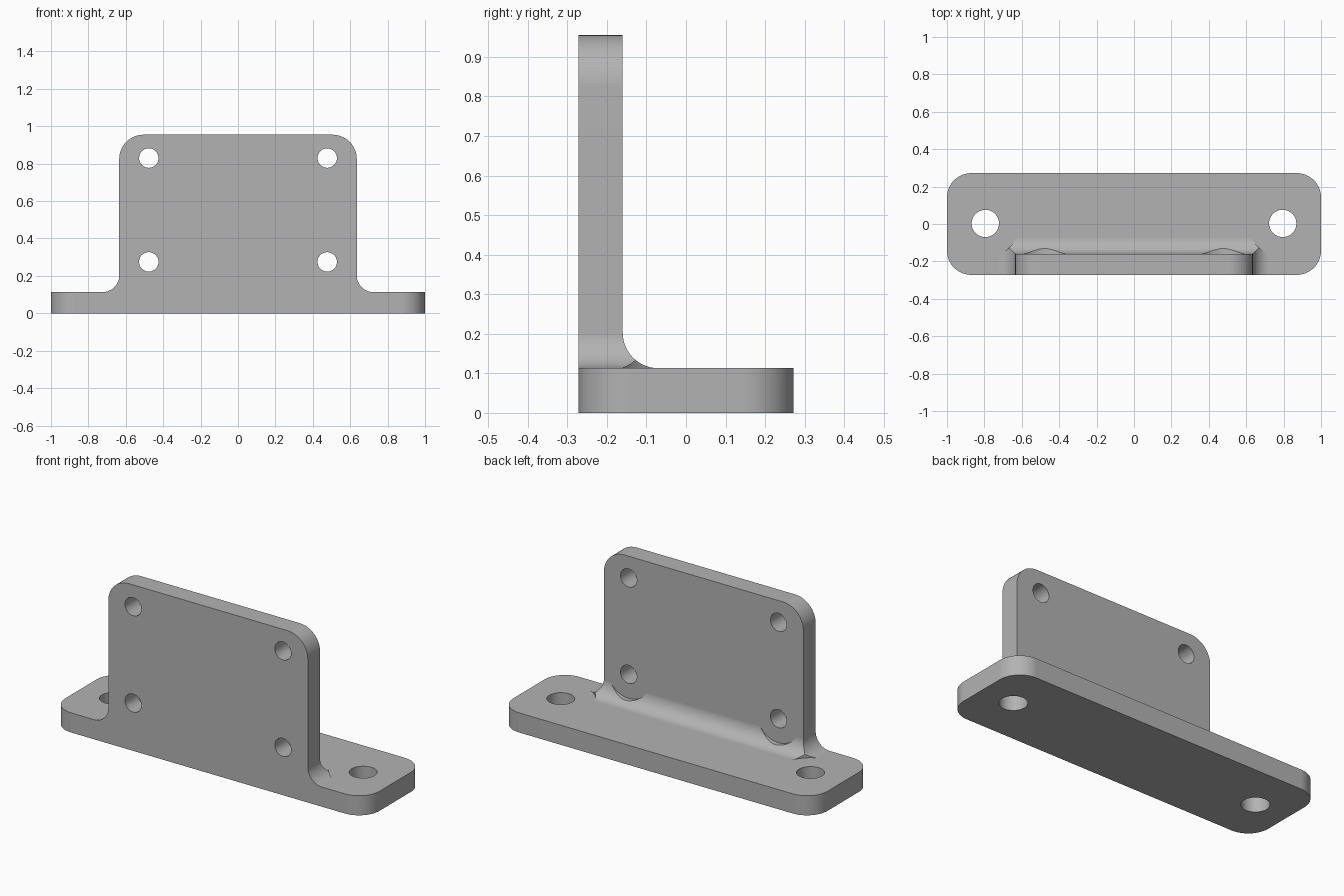
import bpy
import bmesh
from math import cos, sin, pi, radians
from mathutils import Vector

cube = bpy.data.objects.get("Cube")
if cube:
    bpy.data.objects.remove(cube, do_unlink=True)

# Main dimensions
HALF_DEPTH, BASE_TOP, HEIGHT = 0.272, 0.113, 0.955
PLATE_HALF, PLATE_BACK = 0.635, -0.16
CORNER, FILLET = 0.13, 0.09

grey = bpy.data.materials.new("bare_grey")
grey.use_nodes = True
colour = (0.45, 0.45, 0.45, 1)
grey.diffuse_color = colour
grey.node_tree.nodes["Principled BSDF"].inputs["Base Color"].default_value = colour


def rounded(corners, steps=14):
    """Replace each (u, v, radius) right-angled corner with an arc."""
    points = []
    for i, (u, v, r) in enumerate(corners):
        p = Vector((u, v))
        if r == 0:
            points.append(p)
            continue
        a = (Vector(corners[i - 1][:2]) - p).normalized() * r
        b = (Vector(corners[(i + 1) % len(corners)][:2]) - p).normalized() * r
        for k in range(steps + 1):
            t = k / steps * pi / 2
            points.append(p + a * (1 - sin(t)) + b * (1 - cos(t)))
    return points


def circle(u, v, r, sides=48):
    return [Vector((u + r * cos(2 * pi * k / sides), v + r * sin(2 * pi * k / sides)))
            for k in range(sides)]


def prism(name, points, axis, low, high):
    """Extrude a 2D outline along the x, y or z axis."""
    place = {"x": lambda p, d: (d, p.x, p.y),
             "y": lambda p, d: (p.x, d, p.y),
             "z": lambda p, d: (p.x, p.y, d)}[axis]
    bm = bmesh.new()
    face = bm.faces.new([bm.verts.new(place(p, low)) for p in points])
    top = bmesh.ops.extrude_face_region(bm, geom=[face])["geom"]
    shift = Vector(place(Vector((0, 0)), high - low))
    bmesh.ops.translate(bm, vec=shift, verts=[g for g in top if isinstance(g, bmesh.types.BMVert)])
    bmesh.ops.recalc_face_normals(bm, faces=bm.faces)
    mesh = bpy.data.meshes.new(name)
    bm.to_mesh(mesh)
    bm.free()
    mesh.materials.append(grey)
    obj = bpy.data.objects.new(name, mesh)
    bpy.context.collection.objects.link(obj)
    return obj


def combine(target, tool, operation):
    """Apply a boolean and discard the tool."""
    tool.hide_render = True
    bpy.context.view_layer.objects.active = target
    mod = target.modifiers.new(operation.lower(), "BOOLEAN")
    mod.operation, mod.solver, mod.object = operation, "EXACT", tool
    bpy.ops.object.modifier_apply(modifier=mod.name)
    bpy.data.objects.remove(tool, do_unlink=True)


# Front outline: upright plate with fillets down to the wide foot
right_half = [(1, 0, 0), (1, BASE_TOP, 0), (PLATE_HALF, BASE_TOP, FILLET),
              (PLATE_HALF, HEIGHT, CORNER)]
left_half = [(-u, v, r) for u, v, r in reversed(right_half)]
bracket = prism("mounting_bracket", rounded(right_half + left_half), "y", -HALF_DEPTH, HALF_DEPTH)

# Side outline: L section with an inside fillet
section = rounded([(-HALF_DEPTH, 0, 0), (HALF_DEPTH, 0, 0), (HALF_DEPTH, BASE_TOP, 0),
                   (PLATE_BACK, BASE_TOP, FILLET), (PLATE_BACK, HEIGHT, 0),
                   (-HALF_DEPTH, HEIGHT, 0)])
combine(bracket, prism("side_section", section, "x", -1.1, 1.1), "INTERSECT")

# Plan outline: rounded foot corners
plan = rounded([(-1, -HALF_DEPTH, CORNER), (1, -HALF_DEPTH, CORNER),
                (1, HALF_DEPTH, CORNER), (-1, HALF_DEPTH, CORNER)])
combine(bracket, prism("foot_plan", plan, "z", -0.1, 1.1), "INTERSECT")

# Holes, with clearance recesses cut into the fillets
for side in (-1, 1):
    foot_x, plate_x = side * 0.795, side * 0.477
    cutters = [
        prism("foot_clearance", circle(foot_x, 0, 0.18), "z", BASE_TOP, 0.4),
        prism("plate_clearance", circle(plate_x, 0.275, 0.138), "y", PLATE_BACK, 0.1),
        prism("foot_hole", circle(foot_x, 0.003, 0.073), "z", -0.1, 0.3),
        prism("lower_hole", circle(plate_x, 0.275, 0.052), "y", -0.4, 0.1),
        prism("upper_hole", circle(plate_x, 0.83, 0.052), "y", -0.4, 0.1),
    ]
    for cutter in cutters:
        combine(bracket, cutter, "DIFFERENCE")

# Smooth arcs, crisp flat faces
bpy.ops.object.select_all(action="DESELECT")
bracket.select_set(True)
bpy.context.view_layer.objects.active = bracket
bpy.ops.object.shade_smooth_by_angle(angle=radians(30))
normals = bracket.modifiers.new("even_shading", "WEIGHTED_NORMAL")
normals.keep_sharp = True
